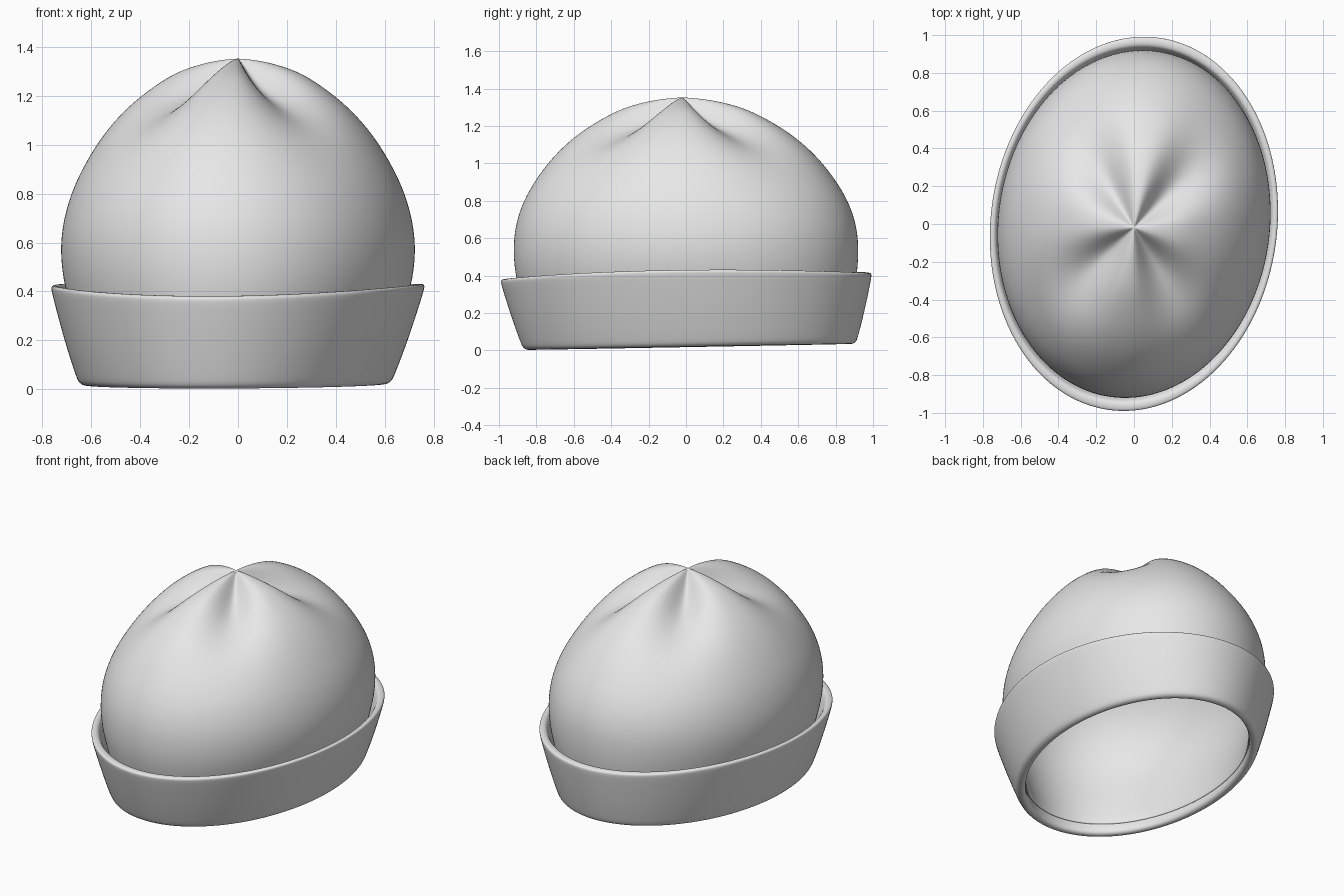
import bpy, bmesh
from math import sin, cos, pi, exp

SEGS = 64
TILT = -0.13  # the oval plan is turned slightly about z

old = bpy.data.objects.get("Cube")
if old:
    bpy.data.objects.remove(old, do_unlink=True)

wool = bpy.data.materials.new("grey_wool")
wool.use_nodes = True
wool.diffuse_color = (0.8, 0.8, 0.8, 1)
wool.node_tree.nodes["Principled BSDF"].inputs["Base Color"].default_value = (0.8, 0.8, 0.8, 1)


def oval(ax, ay, t, dx=0, dy=0):
    """Point on the turned oval."""
    x, y = ax * cos(t), ay * sin(t)
    return (x * cos(TILT) - y * sin(TILT) + dx, x * sin(TILT) + y * cos(TILT) + dy)


def loft(name, rings, closed=False, apex=None, thickness=0):
    """Skin rings of points, either into a closed loop or up to an apex."""
    bm = bmesh.new()
    loops = [[bm.verts.new(p) for p in ring] for ring in rings]
    pairs = list(zip(loops, loops[1:]))
    if closed:
        pairs.append((loops[-1], loops[0]))
    for a, b in pairs:
        for i in range(SEGS):
            j = (i + 1) % SEGS
            bm.faces.new((a[i], a[j], b[j], b[i]))
    if apex:
        tip = bm.verts.new(apex)
        for i in range(SEGS):
            bm.faces.new((loops[-1][i], loops[-1][(i + 1) % SEGS], tip))
    if closed:
        bmesh.ops.recalc_face_normals(bm, faces=bm.faces)
    for f in bm.faces:
        f.smooth = True
    mesh = bpy.data.meshes.new(name)
    bm.to_mesh(mesh)
    bm.free()
    mesh.materials.append(wool)
    obj = bpy.data.objects.new(name, mesh)
    bpy.context.collection.objects.link(obj)
    if thickness:
        shell = obj.modifiers.new("Shell", "SOLIDIFY")
        shell.thickness = thickness
        shell.offset = -1
    sub = obj.modifiers.new("Smooth", "SUBSURF")
    sub.levels = sub.render_levels = 2
    return obj


angles = [2 * pi * i / SEGS for i in range(SEGS)]


def pleat(rho, t):
    """Depth of the four folds that gather at the crown."""
    x = rho / 0.4
    along = (x * exp(1 - x)) ** 1.5 * (1 - rho * rho)
    across = ((1 - cos(4 * t)) / 2) ** 1.5
    return 0.14 * along * across


# Crown: side wall tucked into the cuff, then the pleated dome
wall = [(0.595, 0.85, 0.06), (0.655, 0.885, 0.25), (0.708, 0.922, 0.42)]
dome = [(1.0, 0.56), (0.985, 0.68), (0.94, 0.8), (0.87, 0.91), (0.78, 1.02),
        (0.67, 1.12), (0.55, 1.2), (0.4, 1.277), (0.3, 1.31), (0.2, 1.332),
        (0.12, 1.344), (0.05, 1.35)]
crown_rings = []
for ax, ay, z in wall:
    low = 1 - z / 0.42
    crown_rings.append([(*oval(ax, ay, t, -0.012 * low, 0.02 * low), z) for t in angles])
for rho, z in dome:
    crown_rings.append([(*oval(0.725 * rho, 0.928 * rho, t, 0, -0.02 * (1 - rho)),
                         z - pleat(rho, t)) for t in angles])
loft("crown", crown_rings, apex=(0, -0.02, 1.353), thickness=0.025)

# Cuff: closed band section as half width, half length, height fraction
section = [(0.73, 0.945, 0.985), (0.745, 0.968, 1.0), (0.762, 0.998, 0.985),
           (0.758, 0.996, 0.93), (0.70, 0.948, 0.45), (0.648, 0.906, 0.1),
           (0.635, 0.895, 0.03), (0.61, 0.87, 0.0), (0.585, 0.845, 0.02),
           (0.578, 0.835, 0.1), (0.645, 0.88, 0.55), (0.718, 0.932, 0.93)]


def cuff_height(h, t):
    """Wavy rim over a hem that lifts toward the back."""
    hem = 0.016 + 0.016 * sin(t)
    rim = 0.416 + 0.015 * cos(2 * t) + 0.018 * sin(t)
    return hem + (rim - hem) * h


cuff_rings = [[(*oval(ax, ay, t, -0.012 * (1 - h), 0.02 * (1 - h)), cuff_height(h, t))
               for t in angles] for ax, ay, h in section]
loft("folded_cuff", cuff_rings, closed=True)
